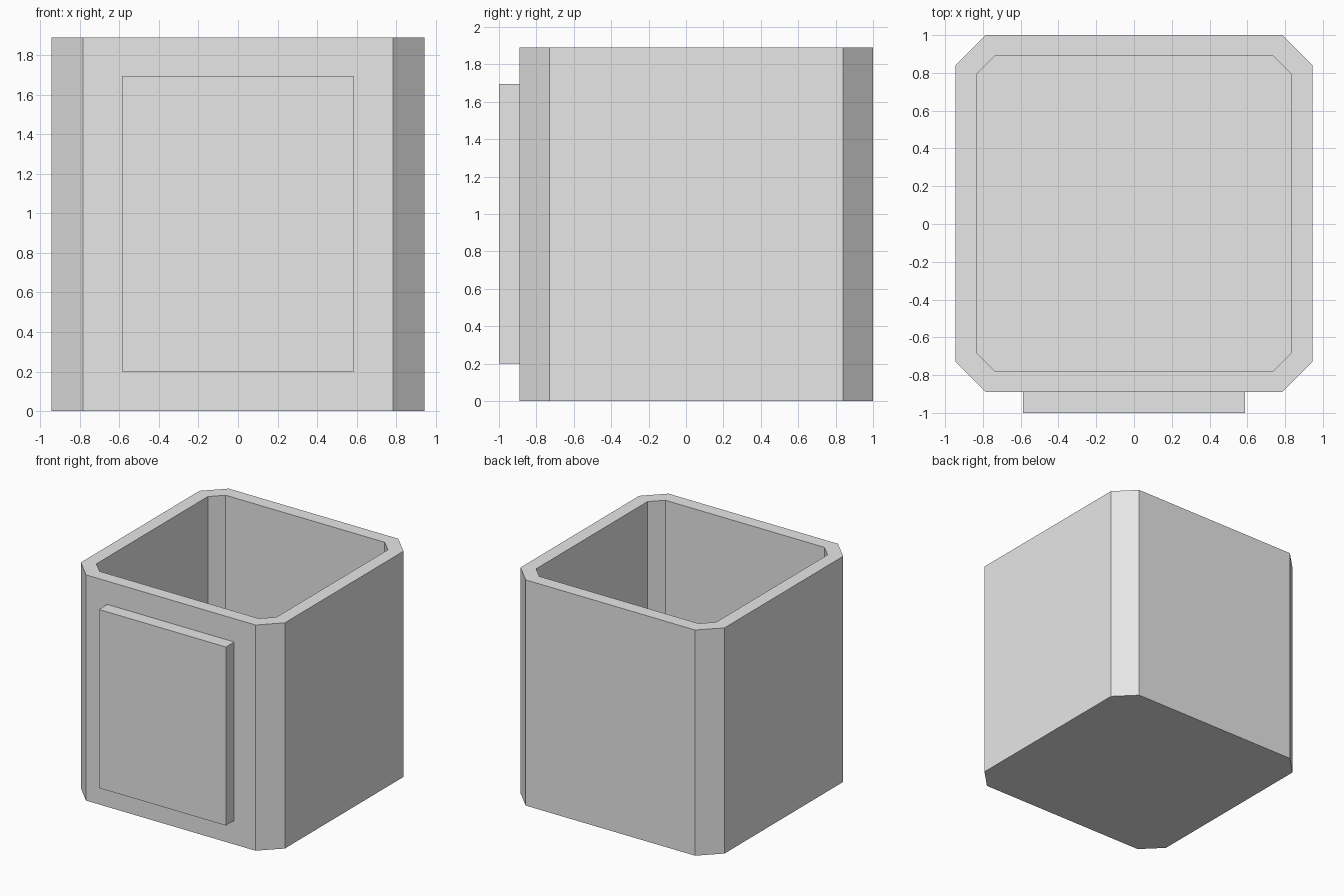
import bpy
import bmesh

cube = bpy.data.objects.get("Cube")
if cube:
    bpy.data.objects.remove(cube, do_unlink=True)

WALL = 0.111
HEIGHT = 1.89
CENTRE_Y = 0.055
HALF = 0.945

grey = bpy.data.materials.new("light_grey")
grey.use_nodes = True
colour = (0.8, 0.8, 0.8, 1)
grey.diffuse_color = colour
grey.node_tree.nodes["Principled BSDF"].inputs["Base Color"].default_value = colour


def add_object(name, bm):
    bmesh.ops.recalc_face_normals(bm, faces=bm.faces)
    mesh = bpy.data.meshes.new(name)
    bm.to_mesh(mesh)
    bm.free()
    mesh.materials.append(grey)
    obj = bpy.data.objects.new(name, mesh)
    bpy.context.collection.objects.link(obj)
    return obj


def octagon_ring(bm, half, cut, z):
    """Square outline with clipped corners."""
    inner = half - cut
    points = []
    x, y, u, v = half, -inner, half, inner
    for _ in range(4):
        points += [(x, y), (u, v)]
        x, y, u, v = -y, x, -v, u
    return [bm.verts.new((px, py + CENTRE_Y, z)) for px, py in points]


def bridge(bm, lower, upper):
    for i in range(len(lower)):
        j = (i + 1) % len(lower)
        bm.faces.new((lower[i], lower[j], upper[j], upper[i]))


# Open container: outer wall, rim, inner wall and floor
bm = bmesh.new()
rings = [
    octagon_ring(bm, HALF, 0.16, 0),
    octagon_ring(bm, HALF, 0.16, HEIGHT),
    octagon_ring(bm, HALF - WALL, 0.097, HEIGHT),
    octagon_ring(bm, HALF - WALL, 0.097, WALL),
]
for lower, upper in zip(rings, rings[1:]):
    bridge(bm, lower, upper)
bm.faces.new(rings[0])
bm.faces.new(rings[-1])
add_object("container", bm)

# Raised rectangular panel on the front
bm = bmesh.new()
bmesh.ops.create_cube(bm, size=1)
bmesh.ops.scale(bm, vec=(1.176, 0.11, 1.495), verts=bm.verts)
bmesh.ops.translate(bm, vec=(0, -0.945, 0.9475), verts=bm.verts)
add_object("front_panel", bm)
